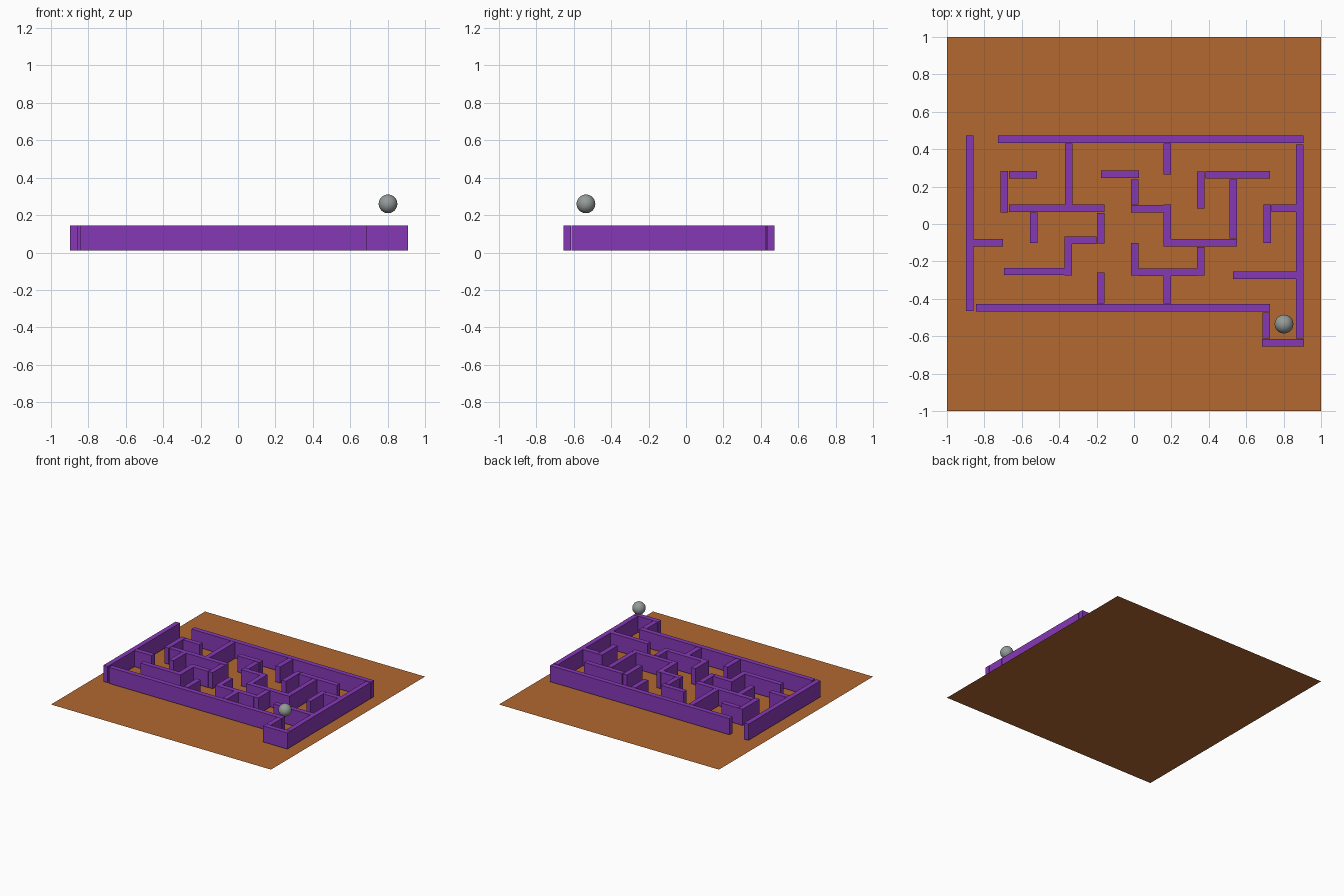
import bpy

if "Cube" in bpy.data.objects:
    bpy.data.objects.remove(bpy.data.objects["Cube"])

WALL_T = 0.04             # wall thickness
Z0, Z1 = 0.012, 0.145     # wall bottom and top


def material(name, color):
    mat = bpy.data.materials.new(name)
    mat.diffuse_color = color
    mat.use_nodes = True
    mat.node_tree.nodes["Principled BSDF"].inputs["Base Color"].default_value = mat.diffuse_color
    return mat


purple = material("purple", (0.24, 0.04, 0.47, 1))
orange = material("orange_brown", (0.45, 0.14, 0.03, 1))


def wall(name, x0, x1, y0, y1):
    bpy.ops.mesh.primitive_cube_add(
        size=1, location=((x0 + x1) / 2, (y0 + y1) / 2, (Z0 + Z1) / 2))
    ob = bpy.context.object
    ob.name = name
    ob.scale = (x1 - x0, y1 - y0, Z1 - Z0)
    bpy.ops.object.transform_apply(location=False, rotation=False, scale=True)
    ob.data.materials.append(purple)


def wall_x(name, x0, x1, y):
    wall(name, x0, x1, y - WALL_T / 2, y + WALL_T / 2)


def wall_y(name, y0, y1, x):
    wall(name, x - WALL_T / 2, x + WALL_T / 2, y0, y1)


# Base board
bpy.ops.mesh.primitive_plane_add(size=2)
base = bpy.context.object
base.name = "base_board"
base.data.materials.append(orange)

# Outer walls, with an entrance gap at the back left
wall_y("left_wall", -0.465, 0.474, -0.879)
wall_x("back_wall", -0.728, 0.905, 0.454)
wall_y("right_wall", -0.469, 0.426, 0.885)
wall_x("front_wall", -0.846, 0.728, -0.449)

# Goal pocket at the front right
wall_y("pocket_right", -0.613, -0.469, 0.887)
wall_x("pocket_front", 0.685, 0.908, -0.636)
wall_y("pocket_left", -0.613, -0.472, 0.707)

# Inner walls running along x: start, end, y
inner_x = [
    (-0.669, -0.519, 0.263), (-0.669, -0.157, 0.083), (-0.369, -0.200, -0.086),
    (-0.694, -0.369, -0.254), (-0.857, -0.701, -0.099), (-0.177, 0.027, 0.265),
    (-0.016, 0.157, 0.081), (0.198, 0.550, -0.099), (0.383, 0.728, 0.263),
    (0.734, 0.865, 0.083), (0.530, 0.865, -0.275), (0.025, 0.337, -0.257),
]
for i, (a, b, y) in enumerate(inner_x):
    wall_x(f"inner_wall_x_{i + 1}", a, b, y)

# Inner walls running along y: start, end, x
inner_y = [
    (0.104, 0.431, -0.348), (0.265, 0.431, 0.177), (0.062, 0.284, -0.693),
    (-0.101, 0.062, -0.536), (-0.104, 0.059, -0.177), (-0.276, -0.067, -0.351),
    (0.104, 0.238, 0.005), (-0.120, 0.104, 0.177), (-0.078, 0.238, 0.530),
    (0.083, 0.281, 0.358), (-0.101, 0.104, 0.712), (-0.276, -0.124, 0.358),
    (-0.276, -0.101, 0.005), (-0.424, -0.276, 0.178), (-0.424, -0.260, -0.177),
]
for i, (a, b, x) in enumerate(inner_y):
    wall_y(f"inner_wall_y_{i + 1}", a, b, x)

# Ball hovering over the goal pocket
bpy.ops.mesh.primitive_uv_sphere_add(
    segments=32, ring_count=16, radius=0.05, location=(0.802, -0.535, 0.26))
ball = bpy.context.object
ball.name = "ball"
bpy.ops.object.shade_smooth()
ball.data.materials.append(material("ball_grey", (0.3, 0.33, 0.32, 1)))
